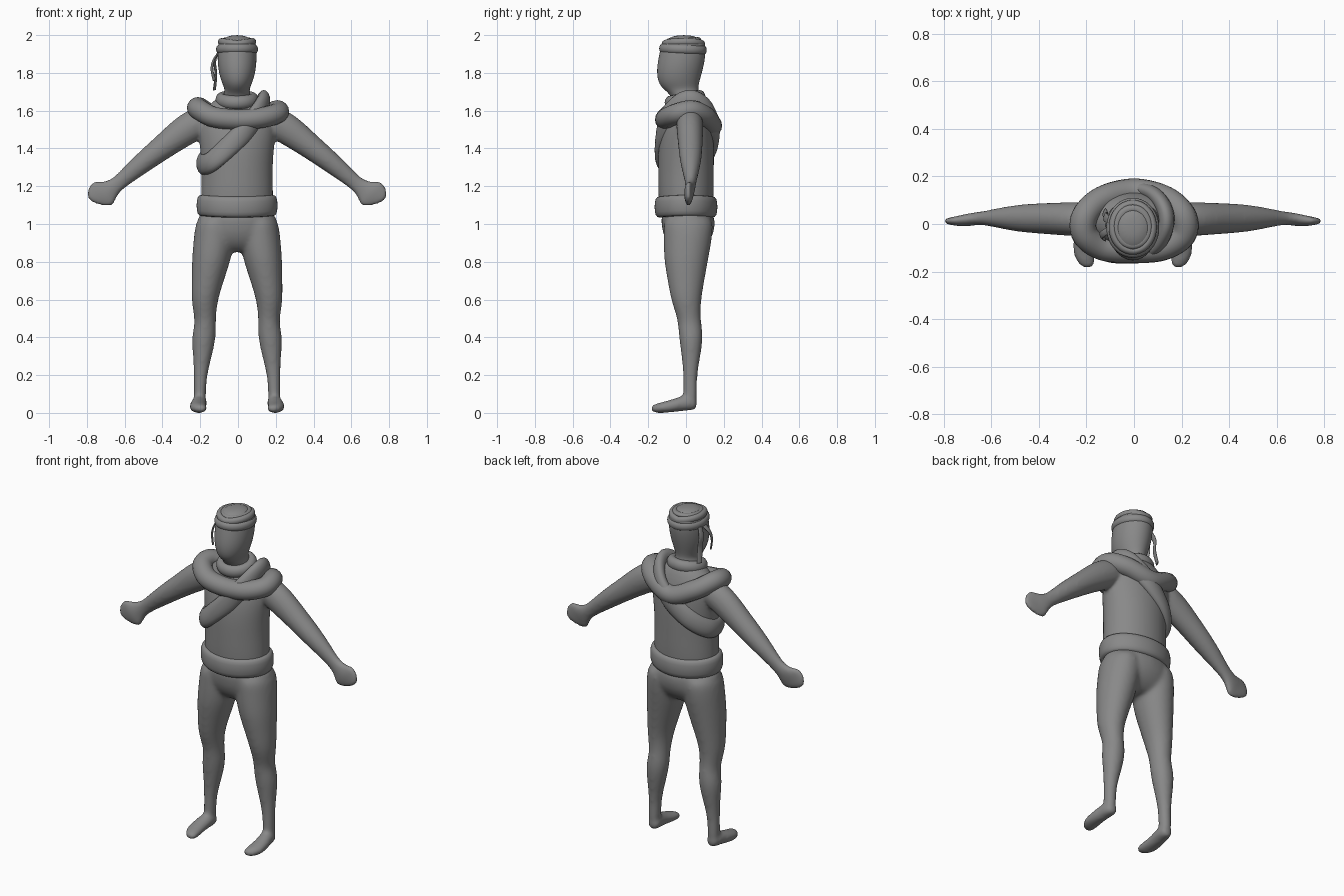
import bpy, bmesh, math
from mathutils import Vector as V

CX = -0.005          # figure's own centre line
N = 16
GREY = bpy.data.materials.new("dark_grey")
GREY.diffuse_color = (.25, .25, .25, 1)


def bridge(bm, rings, closed=False):
    n = len(rings[0])
    for i in range(len(rings) if closed else len(rings) - 1):
        a, b = rings[i], rings[(i + 1) % len(rings)]
        for j in range(n):
            k = (j + 1) % n
            bm.faces.new((a[j], a[k], b[k], b[j]))
    if not closed:
        bm.faces.new(rings[0])
        bm.faces.new(rings[-1])


def loft(bm, rows, u=(1, 0, 0), v=(0, 1, 0)):
    """Skin ellipses; each row is x, y, z, radius along u, radius along v."""
    u, v = V(u), V(v)
    rings = []
    for x, y, z, a, b in rows:
        rings.append([bm.verts.new(V((x + CX, y, z))
                      + u * a * 1.025 * math.cos(2 * math.pi * j / N)
                      + v * b * 1.025 * math.sin(2 * math.pi * j / N)) for j in range(N)])
    bridge(bm, rings)


def finish(name, bm, sub=0, voxel=0, soften=6):
    bmesh.ops.recalc_face_normals(bm, faces=bm.faces)
    for f in bm.faces:
        f.smooth = True
    me = bpy.data.meshes.new(name)
    bm.to_mesh(me)
    bm.free()
    me.materials.append(GREY)
    ob = bpy.data.objects.new(name, me)
    bpy.context.collection.objects.link(ob)
    if sub:
        ob.modifiers.new("round", "SUBSURF").levels = sub
        ob.modifiers["round"].render_levels = sub
    if voxel:
        r = ob.modifiers.new("fuse", "REMESH")
        r.mode = "VOXEL"
        r.voxel_size = voxel
        r.use_smooth_shade = True
        s = ob.modifiers.new("soften", "SMOOTH")
        s.factor, s.iterations = 0.5, soften
    return ob


def sweep(name, pts, out, wide, closed=True, power=1.0, centre=(CX, 0), steps=8):
    """Cloth roll along a smooth path, 'out' thick and 'wide' across."""
    pts = [V(p) for p in pts]
    n = len(pts)
    get = (lambda i: pts[i % n]) if closed else (lambda i: pts[max(0, min(n - 1, i))])
    path = []
    for i in range(n if closed else n - 1):
        p0, p1, p2, p3 = (get(i + k) for k in (-1, 0, 1, 2))
        for s in range(steps):
            t = s / steps
            path.append(0.5 * (2 * p1 + (p2 - p0) * t + (2 * p0 - 5 * p1 + 4 * p2 - p3) * t * t
                               + (3 * p1 - p0 - 3 * p2 + p3) * t ** 3))
    if not closed:
        path.append(pts[-1])
    bm = bmesh.new()
    m, rings = len(path), []
    for i, p in enumerate(path):
        a, b = (path[i - 1], path[(i + 1) % m]) if closed else (path[max(0, i - 1)], path[min(m - 1, i + 1)])
        t = (b - a).normalized()
        o = V((p.x - centre[0], p.y - centre[1], 0.0))
        o = (o - t * o.dot(t)).normalized()
        w = t.cross(o)
        ring = []
        for j in range(N):
            c, s = math.cos(2 * math.pi * j / N), math.sin(2 * math.pi * j / N)
            c = math.copysign(abs(c) ** power, c)
            s = math.copysign(abs(s) ** power, s)
            ring.append(bm.verts.new(p + o * out * c + w * wide * s))
        rings.append(ring)
    bridge(bm, rings, closed)
    return finish(name, bm)


def oval(y, z, rx, ry, front=0, side=0, n=12):
    """Oval path; 'front' tilts it, 'side' lifts both flanks."""
    res = []
    for k in range(n):
        a = 2 * math.pi * k / n
        c, s = math.cos(a), math.sin(a)
        res.append((CX + rx * c, y + ry * s, z - front * s + side * c * c))
    return res


# Shirt: torso and both arms with mitten hands
bm = bmesh.new()
loft(bm, [(0, .0, 1.02, .185, .135), (0, 0, 1.15, .192, .147), (0, 0, 1.26, .187, .147),
          (0, 0, 1.38, .192, .148), (0, .005, 1.48, .205, .14), (0, .015, 1.57, .205, .12),
          (0, .015, 1.63, .15, .1), (0, .01, 1.69, .08, .075)])
for s in (1, -1):
    loft(bm, [(s * x, y, z, a, b) for x, y, z, a, b in (
        (.14, .02, 1.57, .08, .07), (.25, .02, 1.515, .086, .072), (.36, .023, 1.432, .069, .065),
        (.46, .024, 1.355, .059, .06), (.55, .025, 1.283, .049, .045), (.625, .025, 1.218, .038, .028),
        (.665, .022, 1.187, .047, .027), (.70, .015, 1.165, .078, .025), (.715, .013, 1.16, .08, .023),
        (.745, .012, 1.145, .068, .018), (.787, .012, 1.13, .02, .012))],
        (s * .63, 0, .777), (0, 1, 0))
finish("shirt_and_arms", bm, 2, .01)

# Trousers: pelvis, both legs and feet
bm = bmesh.new()
loft(bm, [(0, .005, 1.09, .2, .14), (0, .012, 1.0, .212, .142), (0, .012, .95, .218, .134),
          (0, .01, .90, .215, .11), (0, .008, .865, .17, .075), (0, .008, .85, .1, .045)])
for s in (1, -1):
    loft(bm, [(s * x, y, z, a, b) for x, y, z, a, b in (
        (.112, .012, 1.06, .095, .13), (.118, .012, .96, .108, .13), (.126, .006, .88, .107, .124),
        (.138, .0, .8, .101, .115), (.155, 0, .7, .085, .097), (.172, 0, .6, .07, .08),
        (.17, .012, .52, .059, .064), (.168, .02, .47, .056, .062), (.176, .027, .4, .065, .064),
        (.183, .027, .3, .05, .05), (.194, .022, .2, .035, .036),
        (.197, .022, .1, .032, .038), (.198, .022, .04, .032, .036))])
    loft(bm, [(s * x, y, z, a, b) for x, y, z, a, b in (
        (.195, .06, .046, .024, .024), (.196, .035, .05, .038, .038), (.2, -.01, .053, .041, .042),
        (.208, -.06, .04, .043, .036), (.207, -.12, .029, .048, .03), (.197, -.16, .024, .04, .025),
        (.188, -.188, .022, .022, .016))], (1, 0, 0), (0, 0, 1))
finish("trousers_and_feet", bm, 2, .01, 14)

# Head with neck
bm = bmesh.new()
loft(bm, [(0, .01, 1.6, .08, .08), (0, .0, 1.68, .074, .074), (0, -.028, 1.712, .062, .09),
          (0, -.04, 1.75, .082, .109), (0, -.033, 1.82, .101, .123), (0, -.018, 1.9, .104, .123),
          (0, -.015, 1.95, .098, .115), (0, -.012, 1.985, .07, .082), (0, -.012, 2.0, .03, .035)])
finish("head", bm, 2)

# Head wrap: brow roll, two slanted folds and crown fold
hc = (CX, -.016)
sweep("head_wrap_band", oval(-.016, 1.925, .092, .107, .004), .019, .025, centre=hc)
for name, tilt in (("head_wrap_fold_left", .012), ("head_wrap_fold_right", -.012)):
    pts = [(x, y, z + tilt * (x - CX) / .085) for x, y, z in oval(-.014, 1.952, .084, .098)]
    sweep(name, pts, .017, .02, centre=hc)
sweep("head_wrap_crown", oval(-.012, 1.974, .066, .076, -.003), .017, .012, centre=hc)

# Loose ends of the head wrap
sweep("wrap_tail_back", [(-.1, .01, 1.92), (-.122, .03, 1.86), (-.117, .035, 1.79), (-.125, .05, 1.71)],
      .005, .018, False)
sweep("wrap_tail_front", [(-.1, -.02, 1.91), (-.128, -.04, 1.87), (-.138, -.05, 1.82), (-.125, -.06, 1.76)],
      .005, .015, False)

# Collar, shoulder roll and diagonal sash
sweep("collar_roll", oval(-.005, 1.658, .084, .078, -.015), .03, .036)
sweep("shoulder_roll", [(-.005, -.108, 1.552), (.12, -.098, 1.562), (.205, -.045, 1.585), (.205, .035, 1.6),
                        (.13, .105, 1.565), (0, .135, 1.52), (-.13, .105, 1.57), (-.205, .035, 1.615),
                        (-.205, -.045, 1.605), (-.13, -.098, 1.567)], .056, .055)
sweep("diagonal_sash", [(.135, .0, 1.65), (.1, -.085, 1.58), (.03, -.122, 1.485), (-.06, -.13, 1.4),
                        (-.14, -.108, 1.33), (-.182, -.03, 1.315), (-.178, .05, 1.335), (-.11, .118, 1.395),
                        (0, .145, 1.485), (.08, .125, 1.565), (.125, .07, 1.635)], .034, .056)

# Waist sash
sweep("waist_sash", oval(.0, 1.09, .186, .138, 0, .008), .028, .056, power=.75)
